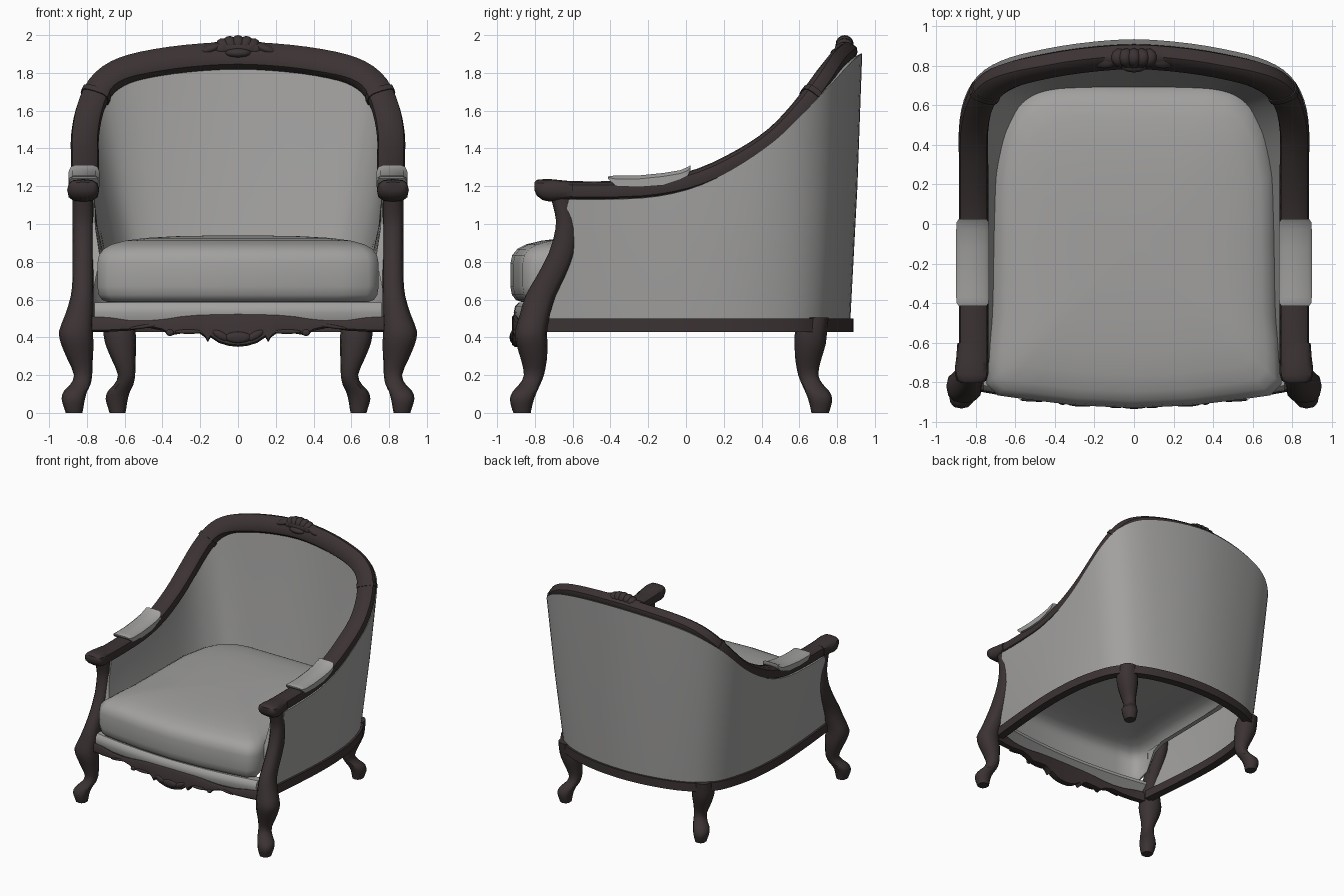
import bpy, bmesh, math
from mathutils import Vector, Matrix

if "Cube" in bpy.data.objects:
    bpy.data.objects.remove(bpy.data.objects["Cube"])

def material(name, rgb):
    m = bpy.data.materials.new(name)
    m.diffuse_color = (*rgb, 1)
    m.use_nodes = True
    m.node_tree.nodes["Principled BSDF"].inputs["Base Color"].default_value = m.diffuse_color
    return m

CLOTH = material("grey cloth", (0.36, 0.355, 0.35))
WOOD = material("dark wood", (0.045, 0.033, 0.033))
Z = Vector((0, 0, 1))

def finish(name, bm, mat, angle=42):
    bmesh.ops.recalc_face_normals(bm, faces=bm.faces)
    me = bpy.data.meshes.new(name)
    bm.to_mesh(me)
    bm.free()
    me.materials.append(mat)
    me.polygons.foreach_set("use_smooth", [True] * len(me.polygons))
    me.set_sharp_from_angle(angle=math.radians(angle))
    ob = bpy.data.objects.new(name, me)
    bpy.context.collection.objects.link(ob)
    return ob

def loft(name, rings, mat, closed=True, angle=42, start_cap=True):
    bm = bmesh.new()
    vs = [[bm.verts.new(p) for p in r] for r in rings]
    n = len(rings[0])
    for a, b in zip(vs, vs[1:]):
        for i in range(n if closed else n - 1):
            j = (i + 1) % n
            bm.faces.new((a[i], a[j], b[j], b[i]))
    if start_cap:
        bm.faces.new(vs[0])
    bm.faces.new(vs[-1])
    return finish(name, bm, mat, angle)

def smooth(rows, steps=3):
    """Catmull-Rom interpolation of rows of numbers."""
    out = []
    for i in range(len(rows) - 1):
        p0, p1, p2, p3 = (rows[max(0, min(len(rows) - 1, i + k))] for k in (-1, 0, 1, 2))
        for s in range(steps):
            t = s / steps
            out.append(tuple(0.5 * (2 * b + (c - a) * t + (2 * a - 5 * b + 4 * c - d) * t * t
                       + (3 * b - a - 3 * c + d) * t ** 3) for a, b, c, d in zip(p0, p1, p2, p3)))
    return out + [rows[-1]]

def tangents(pts):
    return [(pts[min(i + 1, len(pts) - 1)] - pts[max(i - 1, 0)]).normalized() for i in range(len(pts))]

def outward(pts):
    return [Vector((t.y, -t.x, 0)).normalized() for t in tangents(pts)]

def sweep_rings(pts, outs, section):
    rings = []
    for p, t, o in zip(pts, tangents(pts), outs):
        o = (o - t * o.dot(t)).normalized()
        b = t.cross(o)
        rings.append([p + o * u + b * v for u, v in section])
    return rings

def oval(a, b, n=12, power=0.7):
    f = lambda c: math.copysign(abs(c) ** power, c)
    return [(a * f(math.cos(k * math.tau / n)), b * f(math.sin(k * math.tau / n))) for k in range(n)]

def blobs(name, items, mat):
    """Ellipsoids: centre, radii, turn about y."""
    bm = bmesh.new()
    for c, r, rot in items:
        m = Matrix.Translation(c) @ Matrix.Rotation(rot, 4, 'Y') @ Matrix.Diagonal((*r, 1))
        bmesh.ops.create_uvsphere(bm, u_segments=12, v_segments=8, radius=1, matrix=m)
    return finish(name, bm, mat)

# stations from front arm to back centre: rail xyz, outer base xy, inner base xy
half = [(.81, -.62, 1.175, .80, -.76, .73, -.70), (.81, -.40, 1.175, .83, -.45, .71, -.40),
        (.81, -.15, 1.19, .85, -.15, .705, -.15), (.81, .08, 1.245, .85, .08, .70, .05),
        (.81, .30, 1.35, .83, .30, .69, .25), (.81, .47, 1.465, .79, .47, .655, .42),
        (.785, .60, 1.60, .74, .60, .61, .53), (.73, .69, 1.72, .66, .70, .56, .61),
        (.64, .745, 1.795, .56, .76, .49, .655), (.50, .785, 1.84, .43, .81, .39, .68),
        (.27, .825, 1.875, .22, .855, .20, .69), (0, .845, 1.89, 0, .87, 0, .69)]
flip = lambda r: (-r[0], r[1], r[2], -r[3], r[4], -r[5], r[6])
rows = smooth(half + [flip(r) for r in half[-2::-1]])
rail = [Vector(r[:3]) for r in rows]
base = [Vector((r[3], r[4], 0.465)) for r in rows]

# upholstered shell: outside to the frame, inside down to the cushion only
rings = []
for r, p, h in zip(rows, rail, outward(rail)):
    k = (p.z - 1.17) / 0.72
    ob = Vector((r[3], r[4], 0.49))
    ot = p + h * (0.066 + 0.022 * k) + Z * (-0.045 + 0.06 * k)
    it = p - h * (0.05 - 0.04 * k) - Z * 0.03
    ib = Vector((r[5], r[6], 0.82))
    rings.append([ob, ob.lerp(ot, 0.5) + h * 0.006, ot, it, it.lerp(ib, 0.5) + h * 0.01, ib])
loft("upholstered_shell", rings, CLOTH, closed=False)

# carved top rail running along both arms and the back
arm_end = Vector((0, -.1, 0.005))
path = [rail[0] + arm_end] + rail + [rail[-1] + arm_end]
outs = []
for p, h in zip(path, outward(path)):
    u = 0.65 * max(0, min(1, (p.z - 1.4) / 0.45))
    outs.append(h * (1 - u) + Z * u)
loft("arm_and_back_rail", sweep_rings(path, outs, oval(.074, .052)), WOOD)

# collars where the arms meet the back
for name, i in (("right_collar", 21), ("left_collar", len(path) - 22)):
    t = tangents(path)[i]
    loft(name, sweep_rings([path[i] - t * .016, path[i] + t * .016], [outs[i]] * 2, oval(.081, .058)), WOOD)

# lower frame rail
box = [(.018, -.036), (.018, .036), (-.05, .036), (-.05, -.036)]
loft("seat_frame", sweep_rings(base, outward(base), box), WOOD)

# legs: z, x, y, half width, half depth
foot = [(0, .868, -.868, .044, .046), (.03, .87, -.87, .052, .054), (.075, .872, -.868, .062, .064),
        (.115, .86, -.852, .062, .064), (.15, .835, -.828, .054, .056), (.20, .82, -.805, .048, .053),
        (.28, .835, -.805, .066, .068), (.36, .85, -.815, .085, .082), (.43, .858, -.82, .09, .085)]
post = [(.52, .84, -.80, .075, .08), (.62, .825, -.77, .06, .08), (.72, .82, -.715, .056, .078),
        (.85, .82, -.655, .055, .07), (.98, .82, -.634, .055, .056), (1.06, .82, -.645, .055, .05),
        (1.15, .82, -.66, .055, .06)]
rear = [(z, x - .23, -y - .158, a * .95, b) for z, x, y, a, b in foot] + [(.505, .635, .68, .075, .075)]
for s, side in ((1, "right"), (-1, "left")):
    for name, prof in (("front_post", foot + post), ("rear_leg", rear)):
        rr = [[Vector((s * (x + u), y + v, z)) for u, v in oval(a, b, 12, .85)]
              for z, x, y, a, b in smooth(prof, 2)]
        loft(f"{side}_{name}", rr, WOOD)
    # scrolled hand rest
    hand = [(-.802, 1.20, .055, .022), (-.79, 1.192, .075, .042), (-.76, 1.182, .084, .055),
            (-.72, 1.178, .084, .06), (-.68, 1.178, .078, .056), (-.60, 1.176, .072, .05)]
    loft(f"{side}_hand_rest", [[Vector((s * (.82 + u), y, z + v)) for u, v in oval(a, b, 12, .7)]
                               for y, z, a, b in hand], WOOD)
    # arm pad following the slope of the arm
    pad = [(-.413, 1.25, 1.24, .07), (-.40, 1.255, 1.227, .08), (-.37, 1.256, 1.20, .083),
           (-.25, 1.257, 1.195, .083), (-.12, 1.27, 1.205, .083), (-.03, 1.285, 1.235, .083),
           (.01, 1.302, 1.255, .08), (.025, 1.312, 1.29, .07)]
    rr = []
    for y, t, b, w in pad:
        e = min(.018, (t - b) * .4)
        rr.append([Vector((s * (.815 + dx), y, z)) for dx, z in
                   ((-w, b), (-w, t - e), (.023 - w, t), (w - .023, t), (w, t - e), (w, b))])
    loft(f"{side}_arm_pad", rr, CLOTH)

# bowed front: shaped apron and cloth band above it
bow = lambda x: -.92 + .07 * (x / .76) ** 2
edge = [(0, .525, .35), (.05, .523, .355), (.10, .522, .37), (.145, .521, .40), (.16, .52, .375),
        (.175, .52, .40), (.21, .518, .425), (.30, .51, .42), (.36, .50, .41), (.40, .495, .435),
        (.48, .488, .452), (.58, .49, .435), (.68, .505, .43), (.78, .51, .43)]
cols = [(-x, t, b) for x, t, b in edge[:0:-1]] + edge
loft("front_apron", [[Vector((x, bow(x) + d, z)) for d, z in
     ((.012, t), (0, t - .015), (0, b + .01), (.012, b), (.06, b), (.06, t))] for x, t, b in cols], WOOD)
loft("front_cloth_band", [[Vector((x, bow(x) + d, z)) for d, z in
     ((.02, .49), (.008, .53), (.015, .565), (.035, .585), (.10, .585), (.10, .56))]
     for x in [k * .076 - .76 for k in range(21)]], CLOTH)

# raised carving on the apron
carve = [((0, -.92, .40), (.07, .014, .03), 0)]
for s in (1, -1):
    carve += [((s * .09, -.917, .41), (.05, .013, .02), -s * .5),
              ((s * .26, -.91, .43), (.075, .012, .012), 0),
              ((s * .36, -.90, .425), (.022, .014, .018), 0),
              ((s * .48, -.888, .46), (.10, .01, .01), s * .15)]
blobs("apron_carving", carve, WOOD)

# carved crest: low fan merging into the back rail
crest = [((0, .84, 1.93), (.20, .052, .042), 0), ((0, .80, 1.905), (.07, .035, .025), 0)]
for k in range(-3, 4):
    a = k * .4
    crest.append(((math.sin(a) * .10, .84, 1.91 + math.cos(a) * .04), (.04, .048, .05), a))
for s in (1, -1):
    crest.append(((s * .15, .83, 1.925), (.07, .045, .026), s * .35))
blobs("back_crest", crest, WOOD)

# loose seat cushion: full front roll, shallow hidden sides, open underneath
right = [(0, -.93), (.30, -.915), (.55, -.885), (.69, -.865), (.745, -.81), (.74, -.70), (.735, -.60),
         (.72, -.48), (.715, -.1), (.71, .25), (.665, .47), (.60, .60), (.50, .67), (.38, .695), (0, .695)]
plan = right + [(-x, y) for x, y in right[-2:0:-1]]
levels = [(.588, .93), (.598, .965), (.625, .99), (.67, 1), (.79, 1), (.835, .988), (.868, .955),
          (.892, .90), (.912, .80), (.926, .66), (.935, .45), (.94, .1)]
def drop(z, y):
    w = max(0, min(1, (-.58 - y) / .14))
    return z if z > .8 else w * z + (1 - w) * (.80 + (z - .6) * .1)
loft("seat_cushion", [[Vector((x * f, -.1 + (y + .1) * f, drop(z, y))) for x, y in plan] for z, f in levels],
     CLOTH, angle=60, start_cap=False)
